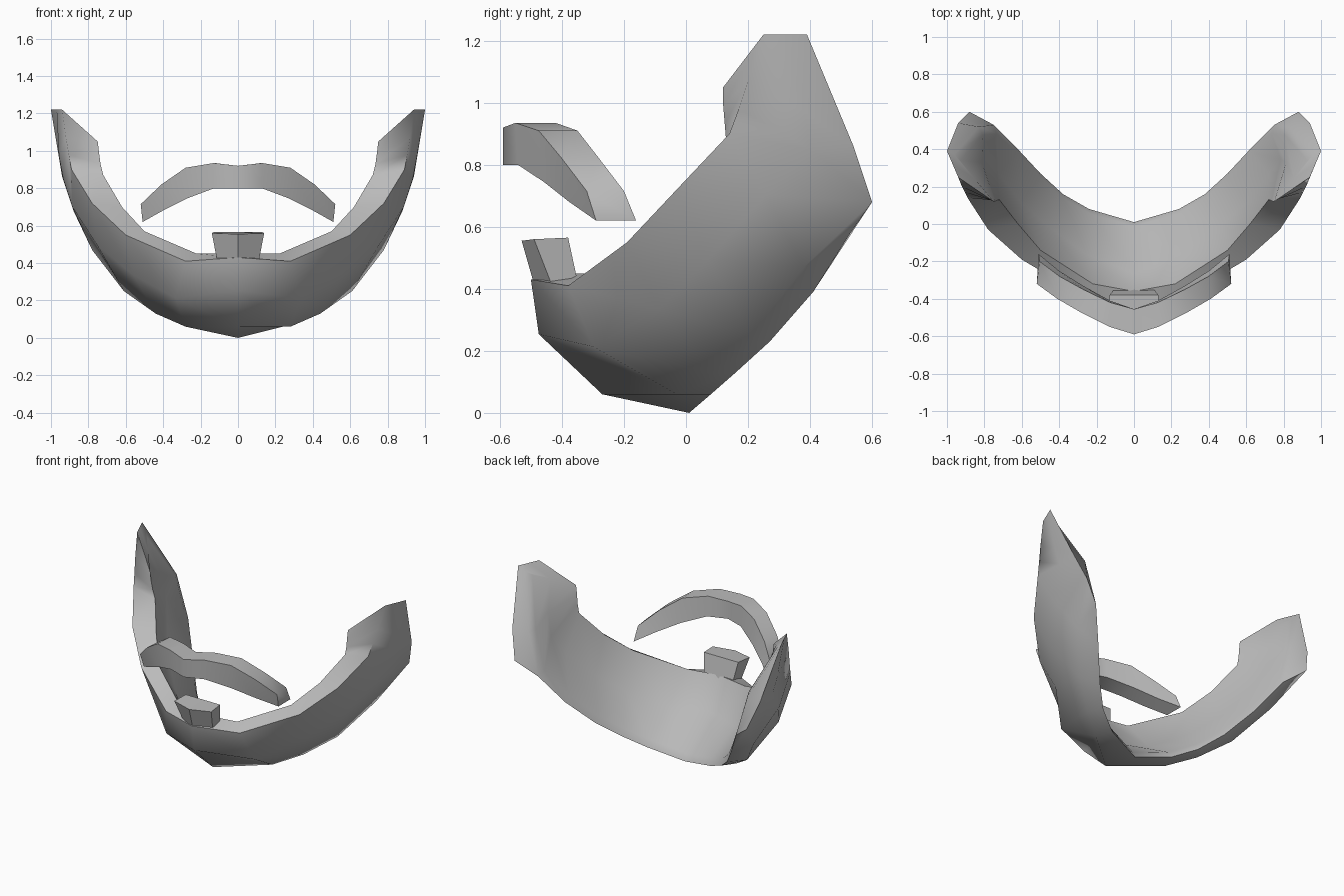
import bpy
import bmesh
import math
from mathutils import Vector

default_cube = bpy.data.objects.get("Cube")
if default_cube:
    bpy.data.objects.remove(default_cube, do_unlink=True)


def make_material(name, color):
    material = bpy.data.materials.new(name)
    material.use_nodes = True
    material.diffuse_color = color
    material.node_tree.nodes["Principled BSDF"].inputs["Base Color"].default_value = color
    return material


def loft_mirrored(name, half_sections, material, sharp_angle):
    """Skin closed sections running from the middle to +x, reflected to -x."""
    reflected = [[Vector((-p.x, p.y, p.z)) for p in section]
                 for section in reversed(half_sections[1:])]
    bm = bmesh.new()
    rings = [[bm.verts.new(p) for p in section]
             for section in reflected + half_sections]
    for ring, following in zip(rings, rings[1:]):
        for i in range(len(ring)):
            j = (i + 1) % len(ring)
            bm.faces.new((ring[i], ring[j], following[j], following[i]))
    bm.faces.new(rings[0])
    bm.faces.new(rings[-1])
    bmesh.ops.recalc_face_normals(bm, faces=bm.faces)
    mesh = bpy.data.meshes.new(name)
    bm.to_mesh(mesh)
    bm.free()
    mesh.materials.append(material)
    part = bpy.data.objects.new(name, mesh)
    bpy.context.collection.objects.link(part)
    bpy.ops.object.select_all(action="DESELECT")
    part.select_set(True)
    bpy.context.view_layer.objects.active = part
    bpy.ops.object.shade_smooth_by_angle(angle=math.radians(sharp_angle))
    return part


hair_grey = make_material("hair grey", (0.5, 0.5, 0.5, 1))

# Beard: four rails from the chin to the sideburn tip
outer_top = [(0, -.5, .43), (.28, -.38, .41), (.6, -.19, .55), (.78, -.03, .72),
             (.89, .14, .9), (.905, .17, .98), (.92, .2, 1.07), (.94, .25, 1.22)]
outer_low = [(0, -.27, .06), (.28, -.03, .06), (.44, .08, .13), (.61, .21, .25),
             (.78, .38, .47), (.88, .6, .68), (.94, .54, .86), (1, .39, 1.22)]
inner_low = [(0, .01, 0), (.24, .08, .06), (.38, .16, .13), (.5, .27, .23),
             (.63, .41, .39), (.75, .53, .58), (.83, .52, .86), (.96, .37, 1.18)]
inner_top = [(0, -.36, .45), (.22, -.32, .45), (.5, -.14, .57), (.62, 0, .7),
             (.72, .13, .87), (.735, .125, .93), (.743, .12, .99), (.75, .12, 1.05)]
outer_bulges = [.09, .11, .05, .06, .055, .05, .03, 0]
inner_bulges = [.09, .05, .03, .05, .05, .05, .03, 0]

# The strap swells outward on both faces, with a rounded lip at the lower back
beard_sections = []
for rails in zip(outer_top, outer_low, inner_low, inner_top, outer_bulges, inner_bulges):
    top, low, back, rim = (Vector(p) for p in rails[:4])
    outer_mid = (top + low) / 2
    inner_mid = (back + rim) / 2
    outward = (outer_mid - inner_mid).normalized()
    beard_sections.append([top, outer_mid + outward * rails[4], low, back,
                           back.lerp(rim, .1) - outward * .015,
                           inner_mid + outward * rails[5], rim])
loft_mirrored("beard", beard_sections, hair_grey, 62)

# Flared tuft below the lip, rooted in the beard
tuft_sections = [
    [Vector(p) for p in ((0, -.53, .555), (0, -.48, .38), (0, -.34, .38), (0, -.38, .565))],
    [Vector(p) for p in ((.14, -.49, .56), (.105, -.42, .38), (.1, -.34, .38), (.13, -.38, .565))],
]
loft_mirrored("lip_tuft", tuft_sections, hair_grey, 42)

# Moustache: x, front y, top z, height and depth along its length
moustache_sections = []
for x, y, z, height, depth in ((0, -.59, .92, .12, .135), (.13, -.55, .935, .135, .13),
                               (.28, -.475, .91, .165, .125), (.41, -.4, .82, .14, .12),
                               (.52, -.32, .715, .095, .12)):
    lean = .03 * x / .52
    moustache_sections.append([
        Vector((x, y, z)),
        Vector((x - lean / 3, y + lean, z - height)),
        Vector((x - lean / 3, y + depth + lean * 1.3, z - height)),
        Vector((x - lean / 2, y + depth, z))])
loft_mirrored("moustache", moustache_sections, hair_grey, 50)
